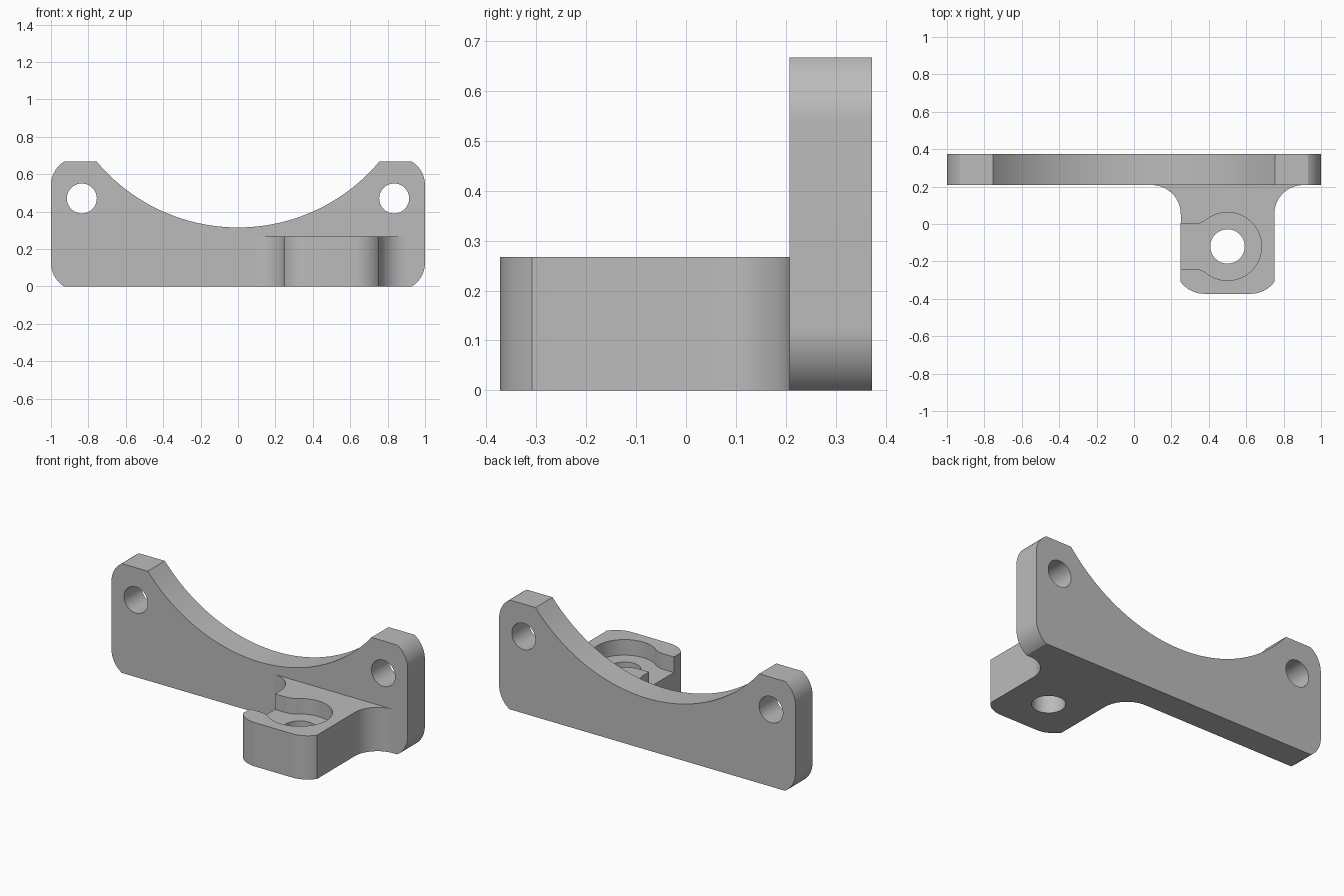
import bpy, bmesh, math
from mathutils import Matrix, Vector

if "Cube" in bpy.data.objects:
    bpy.data.objects.remove(bpy.data.objects["Cube"], do_unlink=True)

grey = bpy.data.materials.new("plain_grey")
grey.use_nodes = True
colour = (0.5, 0.5, 0.5, 1)
grey.diffuse_color = colour
grey.node_tree.nodes["Principled BSDF"].inputs["Base Color"].default_value = colour

BACK, FACE = 0.373, 0.208      # back and front of the upright plate
TOP, ARM_TOP, FLOOR = 0.667, 0.267, 0.172
UPRIGHT = Matrix.Rotation(math.pi / 2, 4, "X")   # drawing plane xz, depth along -y


def arc(cx, cy, r, start, end, steps=16):
    """Points on an arc, angles in degrees."""
    angles = [math.radians(start + (end - start) * i / steps) for i in range(steps + 1)]
    return [(cx + r * math.cos(a), cy + r * math.sin(a)) for a in angles]


def circle(cx, cy, r):
    return arc(cx, cy, r, 0, 360, 64)[:-1]


def flip(points, axis):
    """Mirror points across x = axis, reversed to keep the winding."""
    return [(2 * axis - x, y) for x, y in reversed(points)]


def prism(name, outline, low, high, matrix=Matrix()):
    """Extrude a closed outline between two depths."""
    bm = bmesh.new()
    face = bm.faces.new([bm.verts.new((x, y, low)) for x, y in outline])
    side = bmesh.ops.extrude_face_region(bm, geom=[face])["geom"]
    bmesh.ops.translate(bm, vec=Vector((0, 0, high - low)),
                        verts=[v for v in side if isinstance(v, bmesh.types.BMVert)])
    bmesh.ops.transform(bm, matrix=matrix, verts=bm.verts)
    bmesh.ops.recalc_face_normals(bm, faces=bm.faces)
    mesh = bpy.data.meshes.new(name)
    bm.to_mesh(mesh)
    bm.free()
    mesh.materials.append(grey)
    obj = bpy.data.objects.new(name, mesh)
    bpy.context.collection.objects.link(obj)
    return obj


def finish(obj, cutters):
    """Cut the openings, then smooth the rounded walls."""
    for cutter in cutters:
        cutter.hide_render = True
        mod = obj.modifiers.new(cutter.name, "BOOLEAN")
        mod.operation, mod.solver, mod.object = "DIFFERENCE", "EXACT", cutter
    bpy.ops.object.select_all(action="DESELECT")
    obj.select_set(True)
    bpy.context.view_layer.objects.active = obj
    bpy.ops.object.convert(target="MESH")
    for cutter in cutters:
        bpy.data.objects.remove(cutter, do_unlink=True)
    bpy.ops.object.shade_smooth_by_angle(angle=math.radians(25))


# Upright plate: clipped round corners and a wide saddle in the top edge
corner, clip = 0.15, 58
lower = arc(1 - corner, 0.127, corner, -clip, 0)
upper = arc(1 - corner, TOP - 0.127, corner, 0, clip)
lower[0], upper[-1] = (lower[0][0], 0), (upper[-1][0], TOP)
saddle_z, saddle_r = 1.301, 0.986
sweep = math.degrees(math.acos((saddle_z - TOP) / saddle_r))
saddle = arc(0, saddle_z, saddle_r, -90 + sweep, -90 - sweep, 64)
half = lower + upper
plate = prism("upright_plate", half + saddle + flip(half, 0), -BACK, -FACE, UPRIGHT)
finish(plate, [prism("bolt_hole", circle(side * 0.835, 0.47, 0.08), -0.5, 0, UPRIGHT)
               for side in (-1, 1)])

# Arm: flared root against the plate, rounded front corners
arm_x, bore_y = 0.5, -0.12
flare = arc(0.905, FACE - 0.155, 0.155, 90, 180)
nose = arc(0.625, -0.218, 0.155, -36, -90)
side = flare + nose
arm = prism("bracket_arm", side + flip(side, arm_x), 0, ARM_TOP)

# Recess: round seat that blends into a slot open at the arm's side
seat_r, slot, blend = 0.182, 0.12, 0.11
dx = math.sqrt((seat_r + blend) ** 2 - (slot + blend) ** 2)
turn = math.degrees(math.atan2(slot + blend, -dx))
throat = arc(arm_x - dx, bore_y + slot + blend, blend, turn - 180, -90)
lower_throat = [(x, 2 * bore_y - y) for x, y in reversed(throat)]
recess = (arc(arm_x, bore_y, seat_r, -turn, turn, 48) + throat[1:]
          + [(0.1, bore_y + slot), (0.1, bore_y - slot)] + lower_throat[:-1])
finish(arm, [prism("seat_recess", recess, FLOOR, 0.5),
             prism("bore", circle(arm_x, bore_y, 0.092), -0.2, 0.5)])
